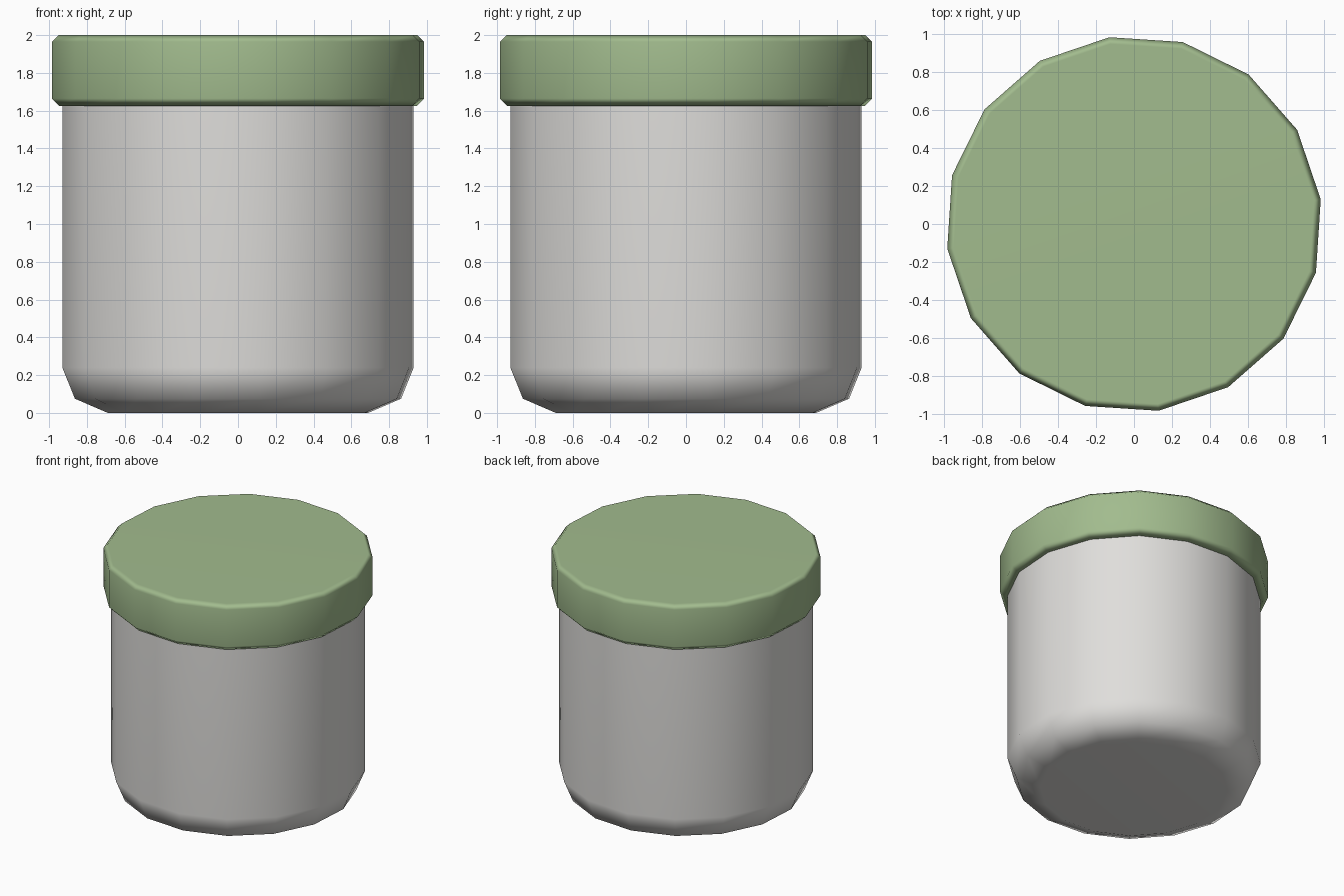
import bpy, bmesh, math

if "Cube" in bpy.data.objects:
    bpy.data.objects.remove(bpy.data.objects["Cube"])

SIDES = 16
TURN = math.radians(7.5)      # rotation of the polygon about z


def material(name, rgb):
    m = bpy.data.materials.new(name)
    m.diffuse_color = (*rgb, 1.0)
    m.use_nodes = True
    m.node_tree.nodes["Principled BSDF"].inputs["Base Color"].default_value = m.diffuse_color
    return m


def lathe(name, profile, mat):
    """Closed 16-sided solid from (radius, z) rings listed bottom to top."""
    bm = bmesh.new()
    rings = []
    for r, z in profile:
        rings.append([bm.verts.new((r * math.cos(TURN + math.tau * i / SIDES),
                                    r * math.sin(TURN + math.tau * i / SIDES), z))
                      for i in range(SIDES)])
    for a, b in zip(rings, rings[1:]):
        for i in range(SIDES):
            j = (i + 1) % SIDES
            bm.faces.new((a[i], a[j], b[j], b[i]))
    bm.faces.new(rings[0][::-1])
    bm.faces.new(rings[-1])
    mesh = bpy.data.meshes.new(name)
    bm.to_mesh(mesh)
    bm.free()
    mesh.materials.append(mat)
    ob = bpy.data.objects.new(name, mesh)
    bpy.context.collection.objects.link(ob)
    bpy.ops.object.select_all(action='DESELECT')
    ob.select_set(True)
    bpy.context.view_layer.objects.active = ob
    bpy.ops.object.shade_smooth_by_angle(angle=math.radians(60))
    # keep the large flat caps evenly shaded
    wn = ob.modifiers.new("weighted_normals", 'WEIGHTED_NORMAL')
    wn.keep_sharp = True
    return ob


grey = material("pale grey", (0.74, 0.73, 0.71))
green = material("sage green", (0.36, 0.50, 0.27))

# Jar body with rounded foot, running up inside the lid
lathe("jar_body", [(0.695, 0.0), (0.871, 0.075), (0.938, 0.24), (0.938, 1.70)], grey)

# Chamfered overhanging lid
lathe("jar_lid", [(0.955, 1.625), (0.994, 1.665), (0.994, 1.965), (0.958, 2.0)], green)
